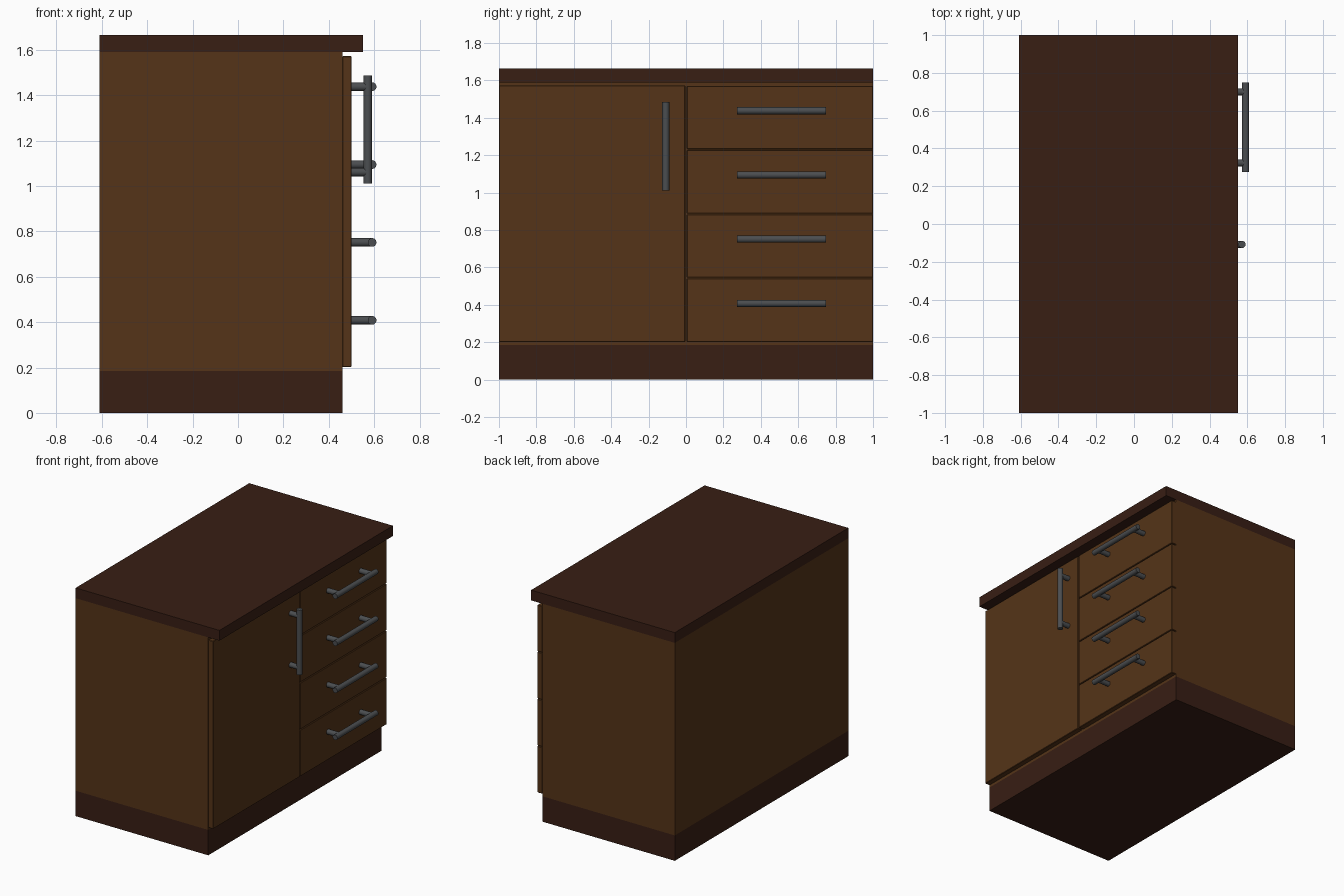
import bpy
from mathutils import Vector

if "Cube" in bpy.data.objects:
    bpy.data.objects.remove(bpy.data.objects["Cube"])


def material(name, rgb):
    m = bpy.data.materials.new(name)
    m.diffuse_color = (*rgb, 1)
    m.use_nodes = True
    m.node_tree.nodes["Principled BSDF"].inputs["Base Color"].default_value = m.diffuse_color
    return m


wood = material("wood", (0.09, 0.034, 0.009))
dark = material("dark_wood", (0.04, 0.013, 0.007))
metal = material("metal", (0.07, 0.075, 0.08))


def box(name, lo, hi, mat, bevel=0):
    lo, hi = Vector(lo), Vector(hi)
    bpy.ops.mesh.primitive_cube_add(size=1, location=(lo + hi) / 2)
    o = bpy.context.object
    o.name = name
    o.scale = hi - lo
    bpy.ops.object.transform_apply(location=False, rotation=False, scale=True)
    o.data.materials.append(mat)
    if bevel:
        b = o.modifiers.new("edge", "BEVEL")
        b.width, b.segments = bevel, 1


def rod(name, a, b, r):
    a, b = Vector(a), Vector(b)
    bpy.ops.mesh.primitive_cylinder_add(vertices=24, radius=r, depth=(b - a).length, location=(a + b) / 2)
    o = bpy.context.object
    o.name = name
    o.rotation_euler = (b - a).to_track_quat('Z', 'Y').to_euler()
    o.data.materials.append(metal)
    bpy.ops.object.shade_smooth_by_angle()


def handle(name, centre, axis):
    # Round bar carried by two posts that reach back to the front panel
    c, d = Vector(centre), Vector(axis)
    rod(name + "_bar", c - d * 0.237, c + d * 0.237, 0.019)
    for i, s in enumerate((-1, 1)):
        p = c + d * 0.188 * s
        rod(f"{name}_post_{i + 1}", (0.495, p.y, p.z), p, 0.0185)


# Carcass, plinth and worktop
box("plinth", (-0.61, -1, 0), (0.46, 1, 0.185), dark)
box("carcass", (-0.61, -1, 0.185), (0.46, 1, 1.59), wood)
box("worktop", (-0.61, -1, 1.59), (0.55, 1, 1.665), dark)

# Door with upright handle
box("door", (0.46, -1, 0.202), (0.50, -0.004, 1.572), wood, 0.003)
handle("door_handle", (0.572, -0.108, 1.249), (0, 0, 1))

# Stack of four drawers with level handles
for i in range(4):
    z = 0.202 + 0.3433 * i
    box(f"drawer_front_{i + 1}", (0.46, 0.004, z), (0.50, 1, z + 0.339), wood, 0.003)
    handle(f"drawer_handle_{i + 1}", (0.591, 0.511, 0.408 + 0.3433 * i), (0, 1, 0))
